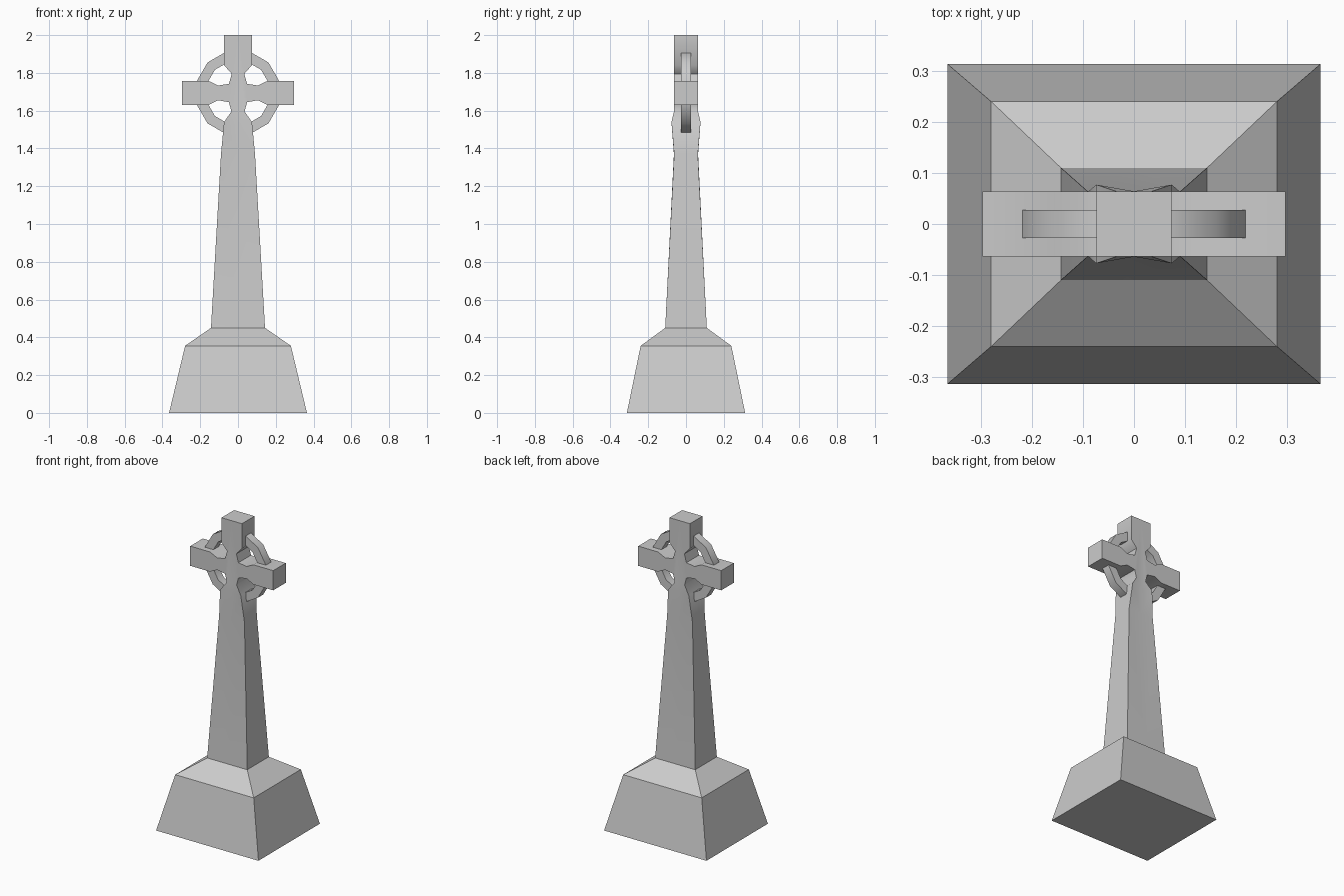
import bpy, bmesh, math

cube = bpy.data.objects.get("Cube")
if cube:
    bpy.data.objects.remove(cube, do_unlink=True)

stone = bpy.data.materials.new("grey_stone")
stone.use_nodes = True
colour = (0.6, 0.6, 0.6, 1)
stone.diffuse_color = colour
stone.node_tree.nodes["Principled BSDF"].inputs["Base Color"].default_value = colour


def make_object(name, bm, smooth_angle=None):
    bmesh.ops.recalc_face_normals(bm, faces=bm.faces)
    mesh = bpy.data.meshes.new(name)
    bm.to_mesh(mesh)
    bm.free()
    mesh.materials.append(stone)
    obj = bpy.data.objects.new(name, mesh)
    bpy.context.collection.objects.link(obj)
    if smooth_angle:
        bpy.ops.object.select_all(action="DESELECT")
        bpy.context.view_layer.objects.active = obj
        obj.select_set(True)
        bpy.ops.object.shade_smooth_by_angle(angle=math.radians(smooth_angle))
    return obj


# Stepped pedestal: rectangular tiers (half width, half depth, height)
bm = bmesh.new()
tiers = [(0.365, 0.313, 0), (0.28, 0.24, 0.355), (0.143, 0.11, 0.45)]
rings = [[bm.verts.new((sx * w, sy * d, z))
          for sx, sy in ((-1, -1), (1, -1), (1, 1), (-1, 1))] for w, d, z in tiers]
for low, high in zip(rings, rings[1:]):
    for i in range(4):
        j = (i + 1) % 4
        bm.faces.new((low[i], low[j], high[j], high[i]))
bm.faces.new(rings[0])
bm.faces.new(rings[-1])
make_object("pedestal", bm)

# Shaft and cross: one quarter from an outline (x, z, half depth), then mirrored
T = 0.064
outline = [
    (0.143, 0.45, 0.11), (0.09, 1.37, 0.063), (0.074, 1.54, 0.077), (0.035, 1.595, T),
    (0.048, 1.645, T), (0.105, 1.655, T), (0.155, 1.63, T), (0.296, 1.63, T),
    (0.296, 1.757, T), (0.155, 1.757, T), (0.105, 1.733, T), (0.048, 1.742, T),
    (0.033, 1.795, T), (0.073, 1.84, T), (0.073, 2.0, T),
]
bm = bmesh.new()
front = [bm.verts.new((x, -d, z)) for x, z, d in outline]
middle = [bm.verts.new((x, 0, z)) for x, z, d in outline]
centre = [bm.verts.new((0, -d, z)) for d, z in ((0.11, 0.45), (T, 1.37), (T, 1.54), (T, 1.595))]
top_front = bm.verts.new((0, -T, 2))
top_middle = bm.verts.new((0, 0, 2))
for i in range(3):
    bm.faces.new((centre[i], front[i], front[i + 1], centre[i + 1]))
bm.faces.new([centre[3]] + front[3:] + [top_front])
for i in range(len(front) - 1):
    bm.faces.new((front[i], middle[i], middle[i + 1], front[i + 1]))
bm.faces.new((front[-1], middle[-1], top_middle, top_front))
cross = make_object("shaft_and_cross", bm, 50)
mirror = cross.modifiers.new("Mirror", "MIRROR")
mirror.use_axis = (True, True, False)
bpy.context.view_layer.objects.active = cross
cross.modifiers.move(len(cross.modifiers) - 1, 0)

# Wheel ring: twelve-sided band around the crossing
bm = bmesh.new()
SIDES = 12
loops = []
for radius, y in ((0.228, -0.027), (0.228, 0.027), (0.173, 0.027), (0.173, -0.027)):
    angles = [math.radians(15) + k * math.tau / SIDES for k in range(SIDES)]
    loops.append([bm.verts.new((radius * math.cos(a), y, 1.694 + radius * math.sin(a)))
                  for a in angles])
for a, b in zip(loops, loops[1:] + loops[:1]):
    for k in range(SIDES):
        n = (k + 1) % SIDES
        bm.faces.new((a[k], a[n], b[n], b[k]))
make_object("wheel_ring", bm, 40)
